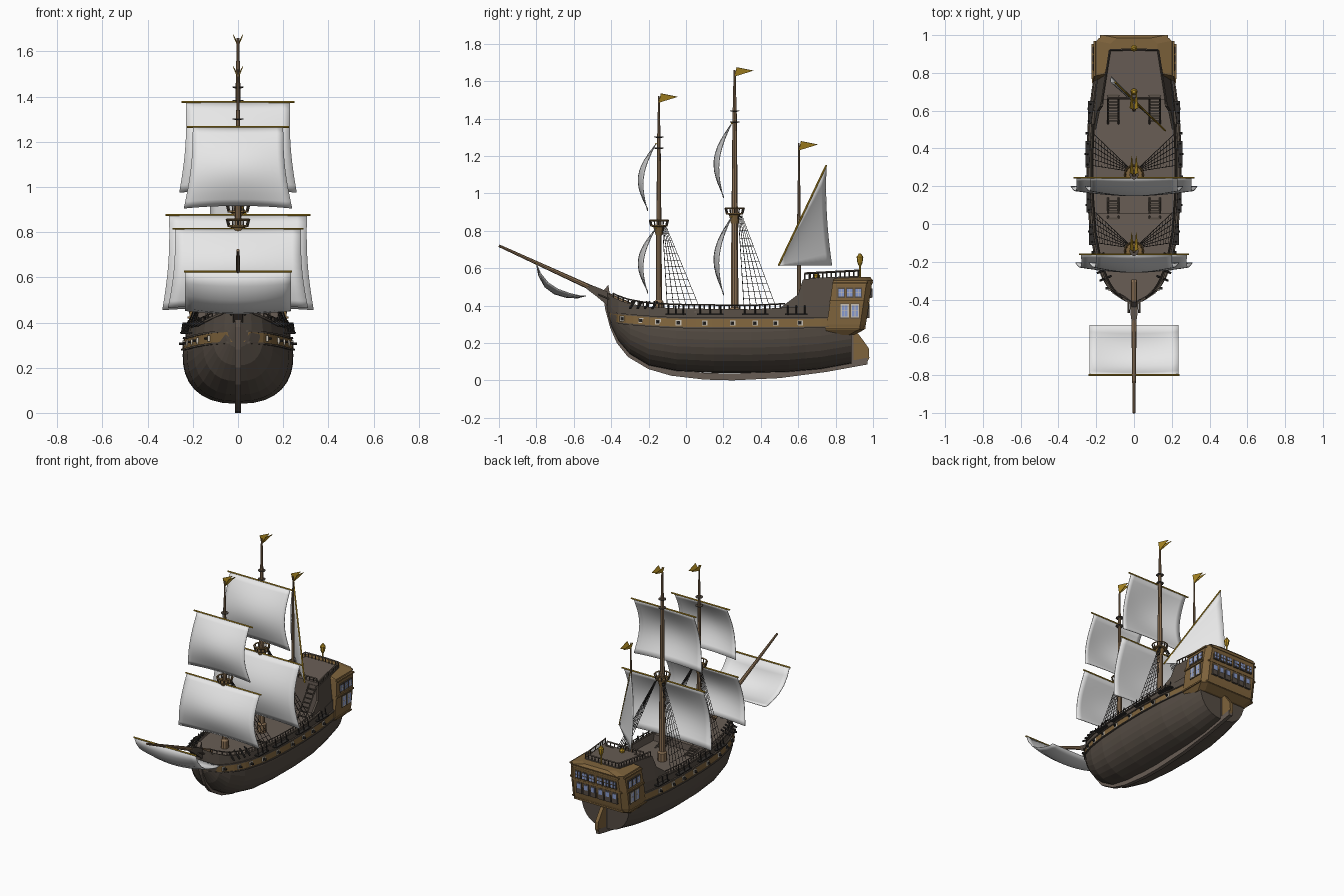
import bpy, bmesh, math
from mathutils import Vector

if "Cube" in bpy.data.objects:
    bpy.data.objects.remove(bpy.data.objects["Cube"])

def mat(name, r, g, b):
    m = bpy.data.materials.new(name)
    m.diffuse_color = (r, g, b, 1)
    m.use_nodes = True
    m.node_tree.nodes["Principled BSDF"].inputs["Base Color"].default_value = m.diffuse_color
    return m
HULL = mat("dark hull wood", .090, .072, .057)
DECK = mat("deck wood", .14, .11, .09)
TRIM = mat("trim wood", .21, .125, .045)
MAST = mat("mast wood", .26, .165, .09)
SAIL = mat("sail cloth", .80, .80, .80)
GOLD = mat("gold", .52, .31, .02)
IRON = mat("black iron", .03, .027, .025)
GLASS = mat("blue glass", .25, .33, .62)
PALE = mat("pale frame", .58, .53, .45)

class Part:
    """Collects pieces of one named part, optionally mirrored in x."""
    def __init__(s, name, material, mirror=False):
        s.name, s.m, s.mirror, s.v, s.f = name, material, mirror, [], []
    def add(s, v, f):
        o = len(s.v)
        s.v += [tuple(p) for p in v]
        s.f += [[i + o for i in q] for q in f]
    def loft(s, rings, closed=True, caps=True):
        n, f = len(rings[0]), []
        for k in range(len(rings) - 1):
            for i in range(n if closed else n - 1):
                j = (i + 1) % n
                f.append([k*n+i, k*n+j, k*n+n+j, k*n+n+i])
        if caps:
            f += [list(range(n))[::-1], [len(rings)*n-n+i for i in range(n)]]
        s.add([p for r in rings for p in r], f)
    def rod(s, a, b, r0, r1=None, n=6):
        a, b = Vector(a), Vector(b)
        q = (b - a).to_track_quat('Z', 'Y')
        s.loft([[p + q @ Vector((r*math.cos(2*math.pi*i/n), r*math.sin(2*math.pi*i/n), 0)) for i in range(n)]
                for p, r in ((a, r0), (b, r0 if r1 is None else r1))])
    def turn(s, c, prof, n=12):
        s.loft([[(c[0]+r*math.cos(2*math.pi*i/n), c[1]+r*math.sin(2*math.pi*i/n), z) for i in range(n)] for r, z in prof])
    def box(s, c, d):
        x, y, z = c; a, b, h = (t/2 for t in d)
        s.loft([[(x-a, y-b, k), (x+a, y-b, k), (x+a, y+b, k), (x-a, y+b, k)] for k in (z-h, z+h)])
    def done(s, thick=0, smooth=False):
        if s.mirror:
            s.add([(-x, y, z) for x, y, z in s.v], [q[::-1] for q in s.f])
        me = bpy.data.meshes.new(s.name)
        me.from_pydata(s.v, [], s.f)
        bm = bmesh.new(); bm.from_mesh(me)
        bmesh.ops.remove_doubles(bm, verts=bm.verts, dist=1e-5)
        bmesh.ops.recalc_face_normals(bm, faces=bm.faces)
        bm.to_mesh(me); bm.free()
        me.materials.append(s.m)
        ob = bpy.data.objects.new(s.name, me)
        bpy.context.collection.objects.link(ob)
        if thick:
            mod = ob.modifiers.new("thickness", 'SOLIDIFY')
            mod.thickness, mod.offset = thick, 0
        if smooth:
            me.polygons.foreach_set("use_smooth", [True] * len(me.polygons))

# Hull stations: y, half width, bottom z, top z
ST = [(-.425, .012, .38, .465), (-.40, .06, .29, .445), (-.36, .112, .21, .425), (-.30, .155, .14, .405), (-.2, .195, .08, .388),
      (-.05, .226, .05, .38), (.15, .242, .04, .377), (.35, .245, .04, .375), (.55, .236, .045, .385), (.72, .213, .06, .40), (.885, .185, .09, .42)]
def station(y):
    for a, b in zip(ST, ST[1:]):
        if y <= b[0] or b is ST[-1]:
            t = max(0, min(1, (y - a[0]) / (b[0] - a[0])))
            return [p + (q - p) * t for p, q in zip(a, b)]
def hull_x(y, z):
    _, w, zb, zt = station(y)
    zm = zb + .65 * (zt - zb)
    if z > zm:
        return w * (1 - .07 * (z - zm) / (zt - zm))
    return w * max(0, 1 - min(1, (zm - z) / (zm - zb)) ** 2.4) ** (1 / 2.4)
def span(a, b, n):
    return [a + (b - a) * i / n for i in range(n + 1)]

hull = Part("hull", HULL)
rings = []
for y in sorted(set(s[0] for s in ST) | {-.25, -.12, .05, .25, .45, .64, .8}):
    _, w, zb, zt = station(y)
    zm = zb + .65 * (zt - zb)
    zs = [zm - (zm - zb) * math.cos(t) for t in span(0, math.pi/2, 8)] + [(zm + zt)/2, zt]
    half = [(hull_x(y, z), y, z) for z in zs]
    rings.append([(-x, y, z) for x, y, z in half[:0:-1]] + half)
hull.loft(rings, closed=False)
hull.done()

# Inner bulwark, gunwale, wales
inner = Part("bulwark_lining", DECK, True)
inner.loft([[(max(.002, hull_x(y, station(y)[3]) - .012), y, station(y)[3]),
             (max(.002, hull_x(y, .32) - .014), y, .31)] for y in span(-.41, .88, 24)], closed=False, caps=False)
inner.done()
def strip(name, m, y0, y1, zf, h, out):
    p = Part(name, m, True)
    p.loft([[(hull_x(y, z) + o, y, z) for z, o in ((zf(y)-h, -.012), (zf(y)-h, out), (zf(y)+h, out), (zf(y)+h, -.012))]
            for y in span(y0, y1, 28)])
    p.done()
sheer = lambda y: .306 + .12 * max(0, .1 - y) ** 2 + .03 * max(0, y - .4) ** 2
strip("wale_band", TRIM, -.405, .765, sheer, .022, .005)
strip("upper_wale", HULL, -.41, .765, lambda y: sheer(y) + .025, .004, .010)
strip("lower_wale", HULL, -.40, .765, lambda y: sheer(y) - .025, .004, .010)
strip("gunwale", HULL, -.42, .60, lambda y: station(y)[3], .005, .006)

# Decks at two levels, bulkhead
deck = Part("decks", DECK)
for y0, y1, z in ((-.41, .05, .368), (.05, .88, .325)):
    deck.loft([[(s * max(.002, hull_x(y, z) - .008), y, z) for s in (-1, 1)] for y in span(y0, y1, 14)], closed=False, caps=False)
deck.box((0, .05, .345), (.44, .01, .05))
deck.done()

# Keel with stern post, and rudder
keel = Part("keel", DECK)
path = [(-.445, .475), (-.432, .38), (-.405, .28), (-.37, .20), (-.31, .125), (-.2, .06), (-.08, .025), (.1, .004), (.25, 0), (.5, .012), (.75, .045), (.97, .085)]
keel.loft([[(x, y + (.03 if y < -.25 else 0) * k, z + .036 * k) for x, k in ((-.013, 0), (.013, 0), (.013, 1), (-.013, 1))] for y, z in path])
keel.box((0, .884, .17), (.026, .022, .17))
keel.done()
rud = Part("rudder", TRIM)
rud.loft([[(x, y, z) for y, z in ((.895, .10), (.97, .10), (.98, .12), (.978, .17), (.95, .21), (.92, .25), (.895, .25))] for x in (-.012, .012)])
rud.done()

# Railing along the sides
rail = Part("side_railing", HULL, True)
ys = span(-.39, .53, 34)
for a, b in zip(ys, ys[1:]):
    pa, pb = [(hull_x(y, station(y)[3]) - .006, y, station(y)[3] + .026) for y in (a, b)]
    rail.rod(pa, pb, .004, n=4)
    rail.rod((pa[0], a, pa[2] - .03), pa, .004, n=4)
rail.done()

# Aft castle: side walls, block with poop deck
wing = Part("castle_side_wall", HULL, True)
wing.loft([[(hull_x(y, .38) - .002, y, .37), (xt, y, zt), (xt - .014, y, zt), (hull_x(y, .38) - .02, y, .37)]
           for y, xt, zt in ((.50, .215, .385), (.60, .195, .46), (.625, .178, .54), (.78, .155, .552), (.92, .13, .555))])
wing.done()
cas = Part("aft_castle", DECK)
cas.loft([[(-a, .66, z), (a, .66, z), (b, .925, z + e), (-b, .925, z + e)] for z, a, b, e in ((.32, .20, .16, 0), (.547, .168, .122, .012))])
cas.done()
pr = Part("poop_railing", HULL, True)
def fence(p, a, b, n, h=.032):
    a, b, up = Vector(a), Vector(b), Vector((0, 0, h))
    p.rod(a + up, b + up, .0055, n=4)
    for i in range(n + 1):
        q = a.lerp(b, i / n)
        p.rod(q, q + up, .004, n=4)
fence(pr, (.172, .635, .54), (.128, .92, .555), 12)
fence(pr, (0, .925, .555), (.128, .92, .555), 5)
fence(pr, (.14, .665, .54), (0, .665, .54), 5)
pr.done()

# Stern gallery with side and back windows
gal = Part("stern_gallery", TRIM)
GS = [(.243, .19, .745, .90), (.272, .213, .748, .955), (.30, .216, .753, .962), (.42, .216, .77, .98), (.51, .208, .782, .993), (.535, .20, .786, 1.0), (.552, .125, .80, .985)]
gal.loft([[(-x, a, z), (x, a, z), (x, b - .03, z), (x - .035, b, z), (.035 - x, b, z), (-x, b - .03, z)] for z, x, a, b in GS])
gal.done()
mold = Part("gallery_moulding", TRIM, True)
for z, x, a, b in ((.28, .219, .747, .960), (.422, .221, .768, .982), (.522, .211, .782, 1.0)):
    mold.box((x - .004, (a + b - .03)/2, z), (.014, b - a - .03, .010))
    mold.box(((x - .03)/2, b - .008, z), (x - .03, .016, .010))
mold.done()
frame, pane, bars = Part("window_frames", HULL, True), Part("window_panes", GLASS, True), Part("window_bars", PALE, True)
for z, h, n, y0, yb, xs in ((.468, .048, 3, .812, .988, .211), (.372, .072, 2, .825, .975, .216)):
    d = (.135 if n == 3 else .11) / n
    for i in range(n):
        y = y0 + d * (i + .5) - .004
        frame.box((xs, y, z), (.012, d*.88, h + .008))
        pane.box((xs + .003, y, z), (.009, d*.68, h - .008))
        if n == 2:
            for e in (-1, 1):
                bars.box((xs + .003, y + e*d*.34, z), (.0095, .006, h)); bars.box((xs + .003, y, z + e*h*.45), (.0095, d*.7, .006))
        bars.box((xs + .004, y, z), (.009, .004, h - .008)); bars.box((xs + .004, y, z), (.009, d*.68, .004))
    for i in range(3):
        x = .03 + .053 * i
        frame.box((x, yb - .002, z), (.044, .014, h + .006))
        if n == 3:
            pane.box((x, yb + .002, z), (.034, .010, h - .01))
            frame.box((x, yb + .004, z), (.005, .009, h)); frame.box((x, yb + .004, z), (.034, .009, .005))
        else:
            pane.box((x, yb + .002, z + .012), (.026, .010, h * .45))
for p in (frame, pane, bars): p.done()
lan = Part("stern_lantern", GOLD)
lan.rod((0, .93, .55), (0, .93, .62), .006)
lan.turn((0, .93), [(.008, .615), (.014, .63), (.018, .66), (.012, .668), (.006, .678)], 8)
lan.turn((0, .70), [(.015, .545), (.018, .56), (.008, .572)], 8)
lan.done()

# Stairs
st = Part("stairs", HULL, True)
for y0, y1, z0, z1, n in ((.14, .03, .325, .372, 6), (.53, .68, .325, .548, 9)):
    for x in (.082, .138):
        st.rod((x, y0, z0), (x, y1, z1), .005, n=4)
    for i in range(1, n + 1):
        t = i / n
        st.box((.11, y0 + (y1-y0)*t, z0 + (z1-z0)*t), (.056, .010, .006))
st.done()

# Gun ports, guns and channels
port, gun, chan = Part("gun_ports", PALE, True), Part("guns", IRON, True), Part("channels", IRON, True)
for y in (-.34, -.24, -.15, -.04, .10, .25, .37, .48, .61):
    z, x = sheer(y), hull_x(y, sheer(y))
    port.box((x + .003, y, z), (.010, .030, .028))
    gun.box((x + .005, y - .002, z), (.009, .018, .018))
    gun.rod((x, y, z), (x + .024, y, z), .006)
for y in (-.29, -.25, -.21, -.17):
    x = hull_x(y, .38)
    gun.rod((x - .03, y + .015, .42), (x + .03, y - .01, .385), .006)
    gun.rod((x - .005, y, .365), (x - .005, y, .425), .004, n=4)
for y0, y1 in ((-.11, .0), (.06, .2), (.30, .44), (.53, .65)):
    chan.box((hull_x((y0 + y1)/2, .35) + .008, (y0 + y1)/2, .354), (.034, y1 - y0, .007))
    for q in span(y0 + .015, y1 - .015, 2):
        gun.rod((hull_x(q, .36) + .02, q, .35), (hull_x(q, .36) + .012, q, .40), .004, n=4)
for p in (port, gun, chan): p.done()

# Masts, tops, bowsprit, beak
mast, top, metal, cup = Part("masts", MAST), Part("mast_tops", HULL), Part("yards", GOLD), Part("top_platforms", TRIM)
for y, z0, zn, z1, r in ((-.145, .36, .835, 1.52, .018), (.26, .32, .90, 1.66, .022)):
    mast.rod((0, y, z0), (0, y, zn + .03), r, r * .8, 10)
    mast.rod((0, y, zn), (0, y, z1 - .2), r * .75, r * .5, 8)
    mast.rod((0, y, z1 - .25), (0, y, z1), r * .5, r * .25, 8)
    mast.turn((0, y), [(r*1.4, z0), (r*1.4, z0 + .06), (r, z0 + .07)], 10)
    cup.turn((0, y), [(r*.9, zn - .06), (.030, zn - .015), (.046, zn - .012), (.046, zn - .004)])
    for i in range(12):
        a, b = i * math.pi / 6, (i + 1) * math.pi / 6
        p = Vector((.05*math.cos(a), y + .05*math.sin(a), zn + .020))
        top.rod((.043*math.cos(a), y + .043*math.sin(a), zn - .008), p, .004, n=4)
        cup.rod(p, (.05*math.cos(b), y + .05*math.sin(b), zn + .020), .005, n=4)
    for z in (z1 - .22, z1 - .28):
        top.turn((0, y), [(.012, z - .004), (.025, z), (.025, z + .004)], 8)
mast.rod((0, .604, .33), (0, .604, .95), .011, .009, 8)
mast.rod((0, .604, .95), (0, .604, 1.27), .008, .004, 8)
mast.rod((0, -.30, .40), (0, -1.0, .72), .017, .007, 8)
for p in (mast, top, cup): p.done()
beak = Part("beak", HULL)
beak.loft([[(-w, y, z), (w, y, z), (w, y, z + h), (-w, y, z + h)] for y, z, h, w in ((-.42, .40, .075, .022), (-.48, .45, .05, .018), (-.535, .492, .025, .010))])
for s in (-1, 1):
    beak.rod((s*.03, -.40, .43), (s*.028, -.47, .46), .006)
beak.done()

# Square sails: yard z, mast y, half width top/bottom, foot z, yard half width
sails = Part("square_sails", SAIL)
for zt, y, wt, wb, zb, wy in ((1.265, -.16, .20, .24, .905, .225), (.815, -.16, .28, .31, .465, .29),
                              (1.375, .245, .23, .26, .975, .25), (.875, .245, .305, .335, .455, .32)):
    metal.rod((-wy, y, zt), (wy, y, zt), .005)
    sails.loft([[(u * (wt + (wb - wt) * v - .012 * math.sin(math.pi * v)),
                  y - .045 * v - .072 * math.sin(math.pi * v) * (.62 + .38 * math.cos(u * math.pi / 2)),
                  zt + (zb - zt) * v + .012 * v * (1 - u * u)) for u in span(-1, 1, 14)] for v in span(0, 1, 12)], closed=False, caps=False)
# Spritsail under the bowsprit
metal.rod((-.24, -.80, .625), (.24, -.80, .625), .005)
curve = [(-.80, .625), (-.788, .56), (-.755, .50), (-.705, .462), (-.64, .443), (-.58, .44), (-.535, .452)]
sails.loft([[(u * .235, y + .02 * u * u * math.sin(math.pi * i / 6), z + .026 * u * u * math.sin(math.pi * i / 6)) for u in span(-1, 1, 12)]
            for i, (y, z) in enumerate(curve)], closed=False, caps=False)
sails.done(.004, True)
# Lateen sail on the aft mast
A, B, C = Vector((.165, .495, .615)), Vector((-.10, .75, 1.15)), Vector((-.12, .78, .615))
lat, side = Part("lateen_sail", SAIL), Vector((.7, .7, 0))
lat.loft([[A.lerp(B, t).lerp(A.lerp(C, t), s) - side * .075 * t * s * (1 - s) for s in span(0, 1, 8)]
          for t in span(.02, 1, 10)], closed=False, caps=False)
lat.done(.004, True)
metal.rod(A, B, .005)
metal.done()

# Pennants: two splayed tails on each mast
flag = Part("pennants", GOLD, True)
for y, z in ((-.145, 1.53), (.26, 1.67), (.604, 1.275)):
    flag.add([(.002, y, z - .045), (.022, y + .01, z + .004), (.012, y + .10, z - .014)], [[0, 1, 2]])
flag.done(.003)

# Shrouds and ratlines
shr = Part("shrouds", IRON, True)
for y0, ztop, ya, yb in ((-.125, .82, -.10, .07), (.28, .88, .31, .48)):
    tops = [Vector((.028, y0 + .004 * i, ztop)) for i in range(6)]
    feet = [Vector((hull_x(y, .39) - .004, y, .395)) for y in span(ya, yb, 5)]
    for a, b in zip(tops, feet):
        shr.rod(a, b, .0018, n=4)
    for k in range(1, 12):
        t = k / 12
        shr.rod(tops[0].lerp(feet[0], t), tops[-1].lerp(feet[-1], t), .0016, n=3)
shr.done()
